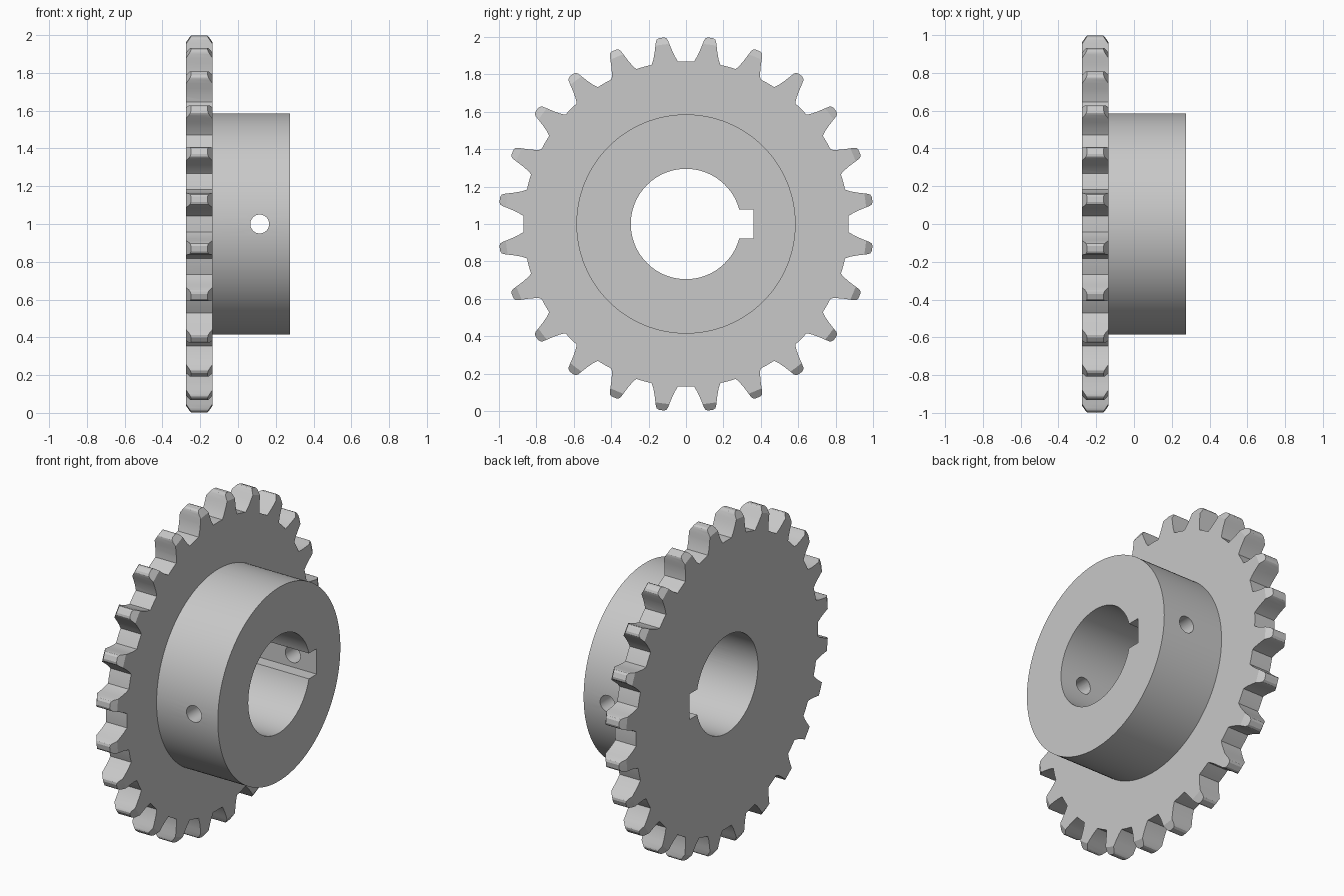
import bpy, bmesh
from math import sin, cos, pi, radians, hypot, atan2
from mathutils import Matrix, Vector

cube = bpy.data.objects.get("Cube")
if cube:
    bpy.data.objects.remove(cube, do_unlink=True)

TEETH = 24
BACK, FACE, END = -0.275, -0.135, 0.275   # plate and hub limits along x
ROOT, TIP = 0.87, 1.004
CENTRE = Vector((0, 0, 1))

steel = bpy.data.materials.new("plain grey steel")
steel.use_nodes = True
colour = (0.58, 0.58, 0.58, 1)
steel.diffuse_color = colour
steel.node_tree.nodes["Principled BSDF"].inputs["Base Color"].default_value = colour


def make_object(name, bm):
    bmesh.ops.recalc_face_normals(bm, faces=bm.faces)
    mesh = bpy.data.meshes.new(name)
    bm.to_mesh(mesh)
    bm.free()
    mesh.materials.append(steel)
    obj = bpy.data.objects.new(name, mesh)
    bpy.context.collection.objects.link(obj)
    return obj


def loft(name, sections):
    """Skin a list of (x, outline) sections, with closed ends."""
    bm = bmesh.new()
    rings = [[bm.verts.new(Vector((x, y, z)) + CENTRE) for y, z in pts]
             for x, pts in sections]
    for a, b in zip(rings, rings[1:]):
        n = len(a)
        for i in range(n):
            bm.faces.new((a[i], a[(i + 1) % n], b[(i + 1) % n], b[i]))
    bm.faces.new(rings[0])
    bm.faces.new(rings[-1])
    return make_object(name, bm)


def circle(r, n=128):
    return [(r * cos(2 * pi * i / n), r * sin(2 * pi * i / n)) for i in range(n)]


def combine(target, tool, operation):
    mod = target.modifiers.new(operation.lower(), 'BOOLEAN')
    mod.operation = operation
    mod.solver = 'EXACT'
    mod.object = tool
    bpy.context.view_layer.objects.active = target
    bpy.ops.object.modifier_apply(modifier=mod.name)
    bpy.data.objects.remove(tool, do_unlink=True)


# Toothed outline: one half tooth, mirrored and repeated
half_tooth = [(0.867, 0.071), (0.895, 0.058), (0.93, 0.047), (0.965, 0.038),
              (0.988, 0.032), (0.998, 0.026), (TIP, 0.014)]
tooth = [(r, -w) for r, w in half_tooth] + [(r, w) for r, w in reversed(half_tooth)]
outline = []
pitch = 2 * pi / TEETH
for i in range(TEETH):
    mid = (i + 0.5) * pitch
    for r, w in tooth:
        outline.append((r * cos(mid) - w * sin(mid), r * sin(mid) + w * cos(mid)))
    for k in (-1, 0, 1):
        a = mid + pitch / 2 + k * radians(1.4)
        outline.append((ROOT * cos(a), ROOT * sin(a)))
sprocket = loft("toothed_plate_with_hub", [(BACK, outline), (FACE, outline)])

# Chamfer both sides of the tooth tips with a bevelled disc
chamfer, edge = 0.03, 0.967
disc = loft("chamfer_disc", [(BACK, circle(edge, 192)), (BACK + chamfer, circle(1.01, 192)),
                             (FACE - chamfer, circle(1.01, 192)), (FACE, circle(edge, 192))])
combine(sprocket, disc, 'INTERSECT')

# Hub
hub = loft("hub", [(BACK + 0.05, circle(0.586)), (END, circle(0.586))])
combine(sprocket, hub, 'UNION')

# Bore with keyway: the circle steps out to a square slot on the +y side
bore_r, key_half, key_depth = 0.295, 0.077, 0.36
slot = atan2(key_half, (bore_r ** 2 - key_half ** 2) ** 0.5)
steps = 96
bore_outline = [(bore_r * cos(a), bore_r * sin(a)) for a in
                (slot + (2 * pi - 2 * slot) * i / steps for i in range(steps + 1))]
bore_outline += [(key_depth, -key_half), (key_depth, key_half)]
bore = loft("bore_and_keyway", [(BACK - 0.1, bore_outline), (END + 0.1, bore_outline)])
combine(sprocket, bore, 'DIFFERENCE')

# Cross hole through both walls of the hub
bm = bmesh.new()
bmesh.ops.create_cone(bm, cap_ends=True, segments=40, radius1=0.05, radius2=0.05, depth=1.6,
                      matrix=Matrix.Translation((0.115, 0, 1)) @ Matrix.Rotation(pi / 2, 4, 'X'))
combine(sprocket, make_object("cross_hole", bm), 'DIFFERENCE')

# Smooth the round walls, keep the machined edges crisp
bpy.ops.object.select_all(action='DESELECT')
sprocket.select_set(True)
bpy.context.view_layer.objects.active = sprocket
bpy.ops.object.shade_smooth_by_angle(angle=radians(25))
